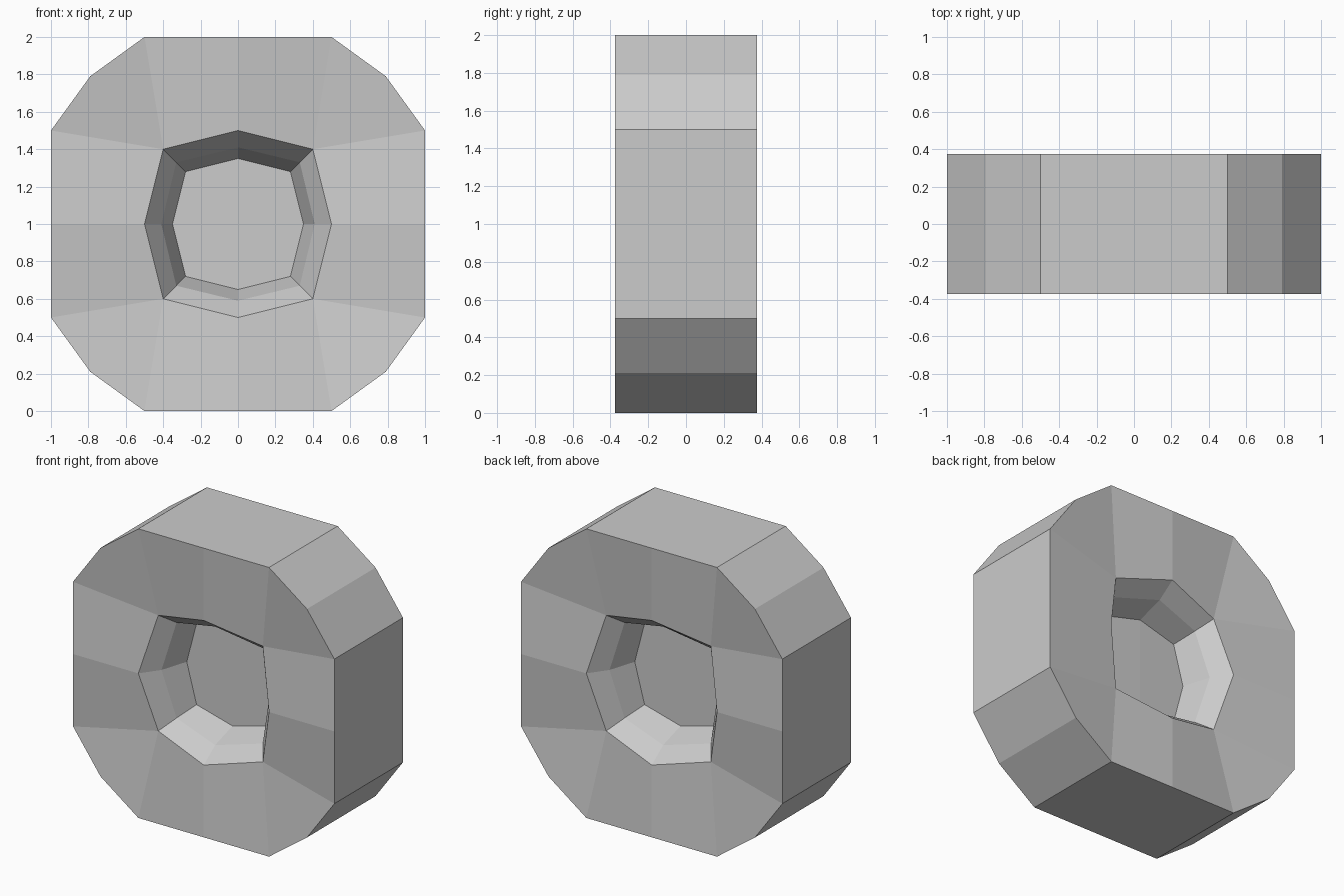
import bpy, bmesh

if "Cube" in bpy.data.objects:
    bpy.data.objects.remove(bpy.data.objects["Cube"])

# Outer outline and dished hole rings, described for one quarter turn as (x, depth, z)
D = 0.375
outer_q = [(1, D, 0), (1, D, 0.5), (0.79, D, 0.79), (0.5, D, 1)]
rings_q = [
    [(0.5, D, 0), (0.4, 0.3, 0.4)],
    [(0.41, 0.25, 0), (0.33, 0.2, 0.33)],
    [(0.35, 0.06, 0), (0.28, 0.053, 0.28)],
]

bm = bmesh.new()


def loop(quarter, side):
    """Turn a quarter of a ring four times around the y axis."""
    verts = []
    for k in range(4):
        for x, y, z in quarter:
            for _ in range(k):
                x, z = -z, x
            verts.append(bm.verts.new((x, side * y, z + 1)))
    return verts


def bridge(a, b):
    n = len(a)
    for i in range(n):
        j = (i + 1) % n
        bm.faces.new((a[i], a[j], b[j], b[i]))


outers = []
for side in (-1, 1):
    outer = loop(outer_q, side)
    rings = [loop(q, side) for q in rings_q]
    outers.append(outer)
    rim = rings[0]
    # Flared face between the outline and the hole rim
    for k in range(4):
        o, r = 4 * k, 2 * k
        nxt_o, nxt_r = (o + 4) % 16, (r + 2) % 8
        bm.faces.new((outer[o], outer[o + 1], rim[r + 1], rim[r]))
        bm.faces.new((outer[o + 1], outer[o + 2], outer[o + 3], rim[r + 1]))
        bm.faces.new((outer[o + 3], outer[nxt_o], rim[nxt_r], rim[r + 1]))
    # Hole walls
    bridge(rings[0], rings[1])
    bridge(rings[1], rings[2])
    # Recessed floor, in two halves
    c = rings[2]
    bm.faces.new(c[2:7])
    bm.faces.new([c[6], c[7], c[0], c[1], c[2]])

# Outer wall
bridge(outers[0], outers[1])
bmesh.ops.recalc_face_normals(bm, faces=bm.faces)

mesh = bpy.data.meshes.new("dished_wheel")
bm.to_mesh(mesh)
bm.free()
wheel = bpy.data.objects.new("dished_wheel", mesh)
bpy.context.collection.objects.link(wheel)
